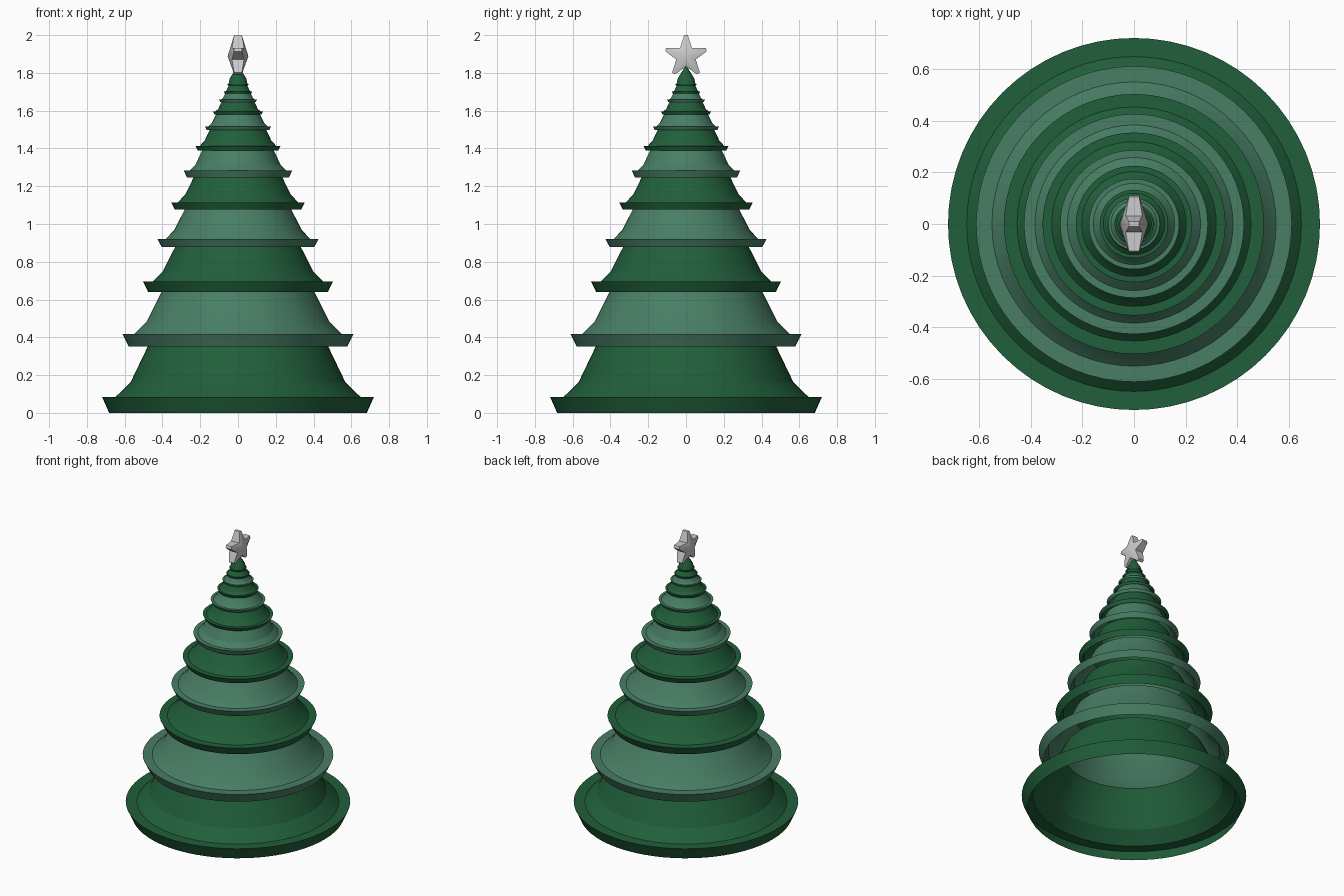
import bpy, bmesh, math

if "Cube" in bpy.data.objects:
    bpy.data.objects.remove(bpy.data.objects["Cube"])


def material(name, rgb):
    m = bpy.data.materials.new(name)
    m.diffuse_color = (*rgb, 1)
    m.use_nodes = True
    m.node_tree.nodes["Principled BSDF"].inputs["Base Color"].default_value = m.diffuse_color
    return m


def new_object(name, bm, mat=None, angle=30):
    me = bpy.data.meshes.new(name)
    bm.to_mesh(me)
    bm.free()
    ob = bpy.data.objects.new(name, me)
    bpy.context.collection.objects.link(ob)
    if mat:
        me.materials.append(mat)
    bpy.ops.object.select_all(action='DESELECT')
    ob.select_set(True)
    bpy.context.view_layer.objects.active = ob
    bpy.ops.object.shade_smooth_by_angle(angle=math.radians(angle))
    return ob


def lathe(name, profile, mat, n=64):
    # open shell of revolution about z, profile listed bottom to top
    bm = bmesh.new()
    rings = [[bm.verts.new((r * math.cos(2 * math.pi * i / n),
                            r * math.sin(2 * math.pi * i / n), z))
              for i in range(n)] for r, z in profile]
    for a, b in zip(rings, rings[1:]):
        for i in range(n):
            j = (i + 1) % n
            bm.faces.new((a[i], a[j], b[j], b[i]))
    return new_object(name, bm, mat, 20)


dark = material("dark_green", (0.015, 0.115, 0.043))
light = material("light_green", (0.065, 0.21, 0.13))

# Branch tiers: rim radius, rim bottom z, rim top z
tiers = [(0.72, 0, 0.085), (0.611, 0.352, 0.418), (0.503, 0.641, 0.695),
         (0.426, 0.877, 0.92), (0.354, 1.077, 1.115), (0.286, 1.247, 1.282),
         (0.225, 1.39, 1.414), (0.175, 1.498, 1.517), (0.132, 1.58, 1.596),
         (0.1, 1.646, 1.658), (0.075, 1.692, 1.702), (0.056, 1.733, 1.741)]
for k, (r, z0, z1) in enumerate(tiers):
    last = k == len(tiers) - 1
    h = 0.08 if last else tiers[k + 1][1] - z0
    top = (0.004, 1.835) if last else (0.63 * r, z0 + 1.14 * h)
    lathe(f"branch_tier_{k + 1}",
          [(0.947 * r, z0), (r, z1), (0.9 * r, z1), (0.79 * r, z0 + 0.46 * h), top],
          light if k % 2 and not last else dark)

# Five-pointed star standing in the y-z plane, blunt tips, raised centre
bm = bmesh.new()
outline = []
for i in range(5):
    a = math.pi / 2 + i * 2 * math.pi / 5
    for da, rad in ((-0.08, 0.113), (0.08, 0.113), (math.pi / 5, 0.054)):
        outline.append((rad * math.cos(a + da), 1.888 + rad * math.sin(a + da)))
sides = [[bm.verts.new((s * (0.032 if i % 3 == 2 else 0.02), y, z))
          for i, (y, z) in enumerate(outline)] for s in (-1, 1)]
n = len(outline)
for s, ring in zip((-1, 1), sides):
    hub = bm.verts.new((s * 0.055, 0, 1.888))
    for i in range(n):
        bm.faces.new((ring[i], ring[(i + 1) % n], hub))
for i in range(n):
    j = (i + 1) % n
    bm.faces.new((sides[0][i], sides[0][j], sides[1][j], sides[1][i]))
bmesh.ops.recalc_face_normals(bm, faces=bm.faces)
new_object("star", bm, None, 30)
